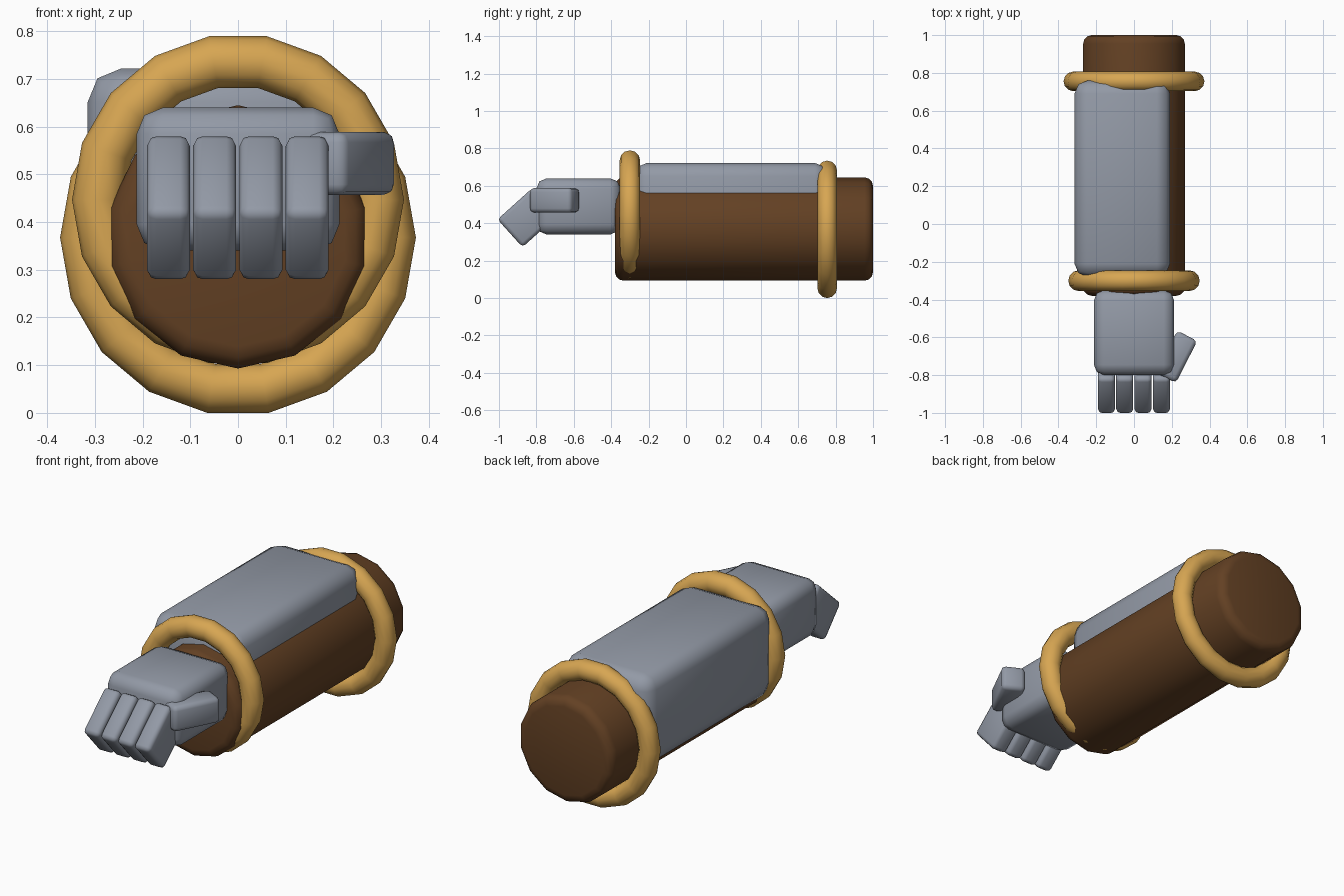
import bpy
from math import radians

cube = bpy.data.objects.get("Cube")
if cube:
    bpy.data.objects.remove(cube, do_unlink=True)


def material(name, color):
    mat = bpy.data.materials.new(name)
    mat.use_nodes = True
    mat.diffuse_color = (*color, 1)
    mat.node_tree.nodes["Principled BSDF"].inputs["Base Color"].default_value = (*color, 1)
    return mat


GREY = material("steel grey", (0.29, 0.32, 0.38))
BROWN = material("leather brown", (0.125, 0.052, 0.017))
GOLD = material("gold", (0.68, 0.38, 0.085))


def finish(name, mat, bevel=0, segments=2):
    """Name, colour, round and smooth the active object."""
    obj = bpy.context.object
    obj.name = name
    obj.data.materials.append(mat)
    bpy.ops.object.transform_apply(location=False, rotation=True, scale=True)
    if bevel:
        mod = obj.modifiers.new("round_edges", 'BEVEL')
        mod.width = bevel
        mod.segments = segments
        mod.limit_method = 'ANGLE'
        mod.angle_limit = radians(40)
        bpy.ops.object.modifier_apply(modifier=mod.name)
    bpy.ops.object.shade_smooth_by_angle(angle=radians(60))
    return obj


def block(name, center, size, bevel, rotation=(0, 0, 0)):
    bpy.ops.mesh.primitive_cube_add(size=1, location=center, rotation=rotation)
    bpy.context.object.scale = size
    return finish(name, GREY, bevel)


def ring(name, y, z, major, minor):
    bpy.ops.mesh.primitive_torus_add(
        location=(0, y, z), rotation=(radians(90), 0, 0),
        major_segments=18, minor_segments=12,
        major_radius=major, minor_radius=minor)
    return finish(name, GOLD)


# Forearm sleeve
bpy.ops.mesh.primitive_cylinder_add(
    vertices=14, radius=0.276, depth=1.38,
    location=(0, 0.31, 0.369), rotation=(radians(90), 0, 0))
finish("forearm", BROWN, 0.045, 3)

# Wrist and elbow rings
ring("wrist_ring", -0.30, 0.447, 0.293, 0.055)
ring("elbow_ring", 0.755, 0.3675, 0.321, 0.052)

# Armour plate, offset to one side of the forearm
block("forearm_plate", (-0.062, 0.24, 0.488), (0.506, 1.04, 0.468), 0.07)

# Hand
block("palm", (0, -0.575, 0.49), (0.425, 0.45, 0.30), 0.055)
for i in range(4):
    block(f"finger_{i + 1}", (-0.146 + 0.097 * i, -0.848, 0.43),
          (0.09, 0.25, 0.20), 0.02, (radians(42), 0, 0))
block("thumb", (0.225, -0.703, 0.523), (0.12, 0.25, 0.132), 0.022,
      (0, 0, radians(-27)))
